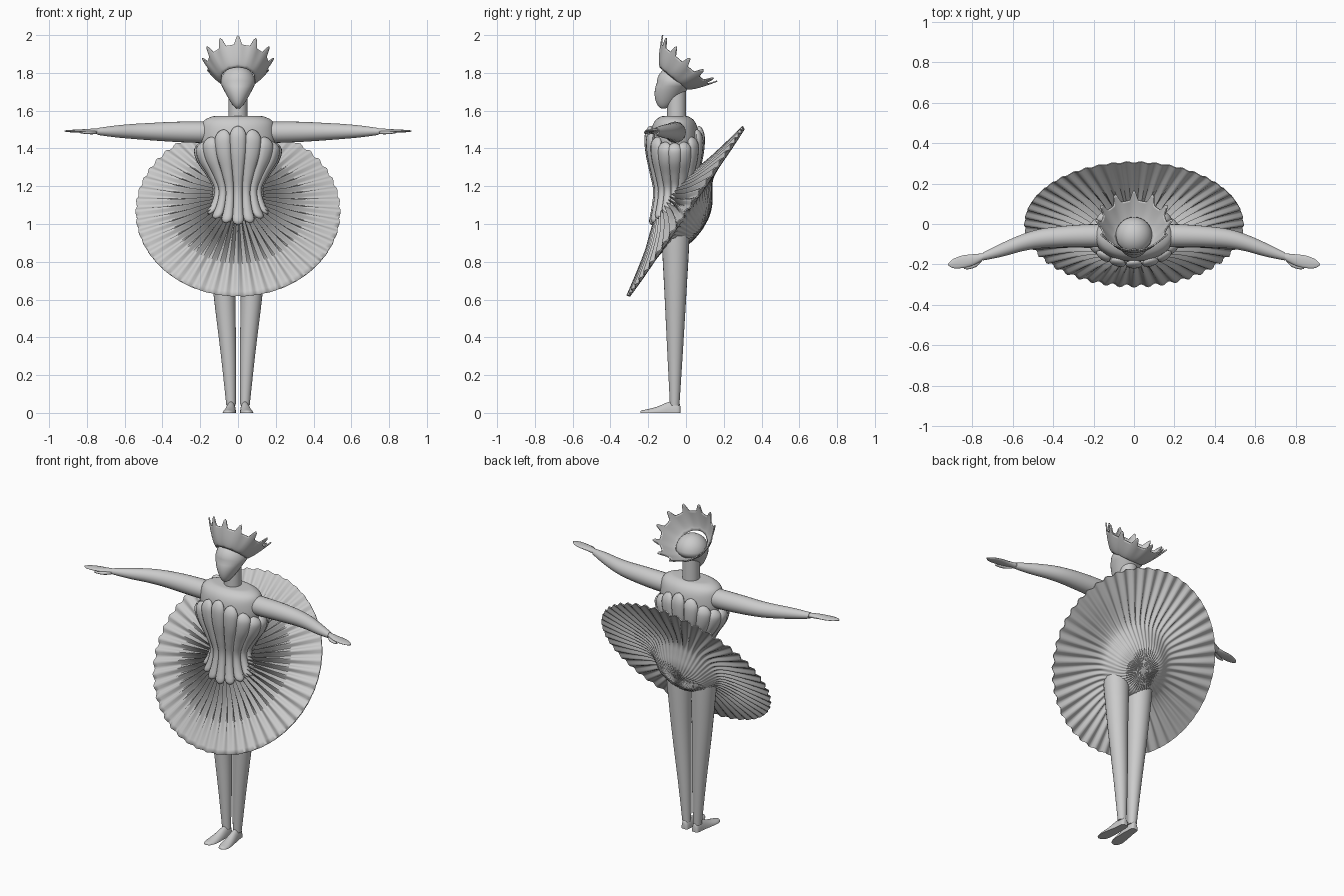
import bpy, bmesh
from math import sin, cos, pi, radians, sqrt
from mathutils import Vector, Matrix

if "Cube" in bpy.data.objects:
    bpy.data.objects.remove(bpy.data.objects["Cube"])

X, Y, Z = Vector((1, 0, 0)), Vector((0, 1, 0)), Vector((0, 0, 1))


def spline(rows, steps):
    """Catmull-Rom interpolation of rows of numbers."""
    rows = [rows[0]] + list(rows) + [rows[-1]]
    out = []
    for i in range(1, len(rows) - 2):
        a, b, c, d = rows[i - 1:i + 3]
        for k in range(steps):
            t = k / steps
            out.append([q + .5 * t * (r - p + t * (2 * p - 5 * q + 4 * r - s + t * (3 * (q - r) + s - p)))
                        for p, q, r, s in zip(a, b, c, d)])
    return out + [list(rows[-1])]


def ring(c, u, v, a, b, n=24):
    return [Vector(c) + u * (a * cos(2 * pi * k / n)) + v * (b * sin(2 * pi * k / n)) for k in range(n)]


def add_loft(bm, rings, cap=True):
    vs = [[bm.verts.new(p) for p in r] for r in rings]
    n = len(vs[0])
    for r0, r1 in zip(vs, vs[1:]):
        for k in range(n):
            bm.faces.new((r0[k], r0[(k + 1) % n], r1[(k + 1) % n], r1[k]))
    if cap:
        bm.faces.new(vs[0][::-1])
        bm.faces.new(vs[-1])


def finish(name, bm, mirror=False, angle=50):
    bmesh.ops.recalc_face_normals(bm, faces=bm.faces)
    me = bpy.data.meshes.new(name)
    bm.to_mesh(me)
    bm.free()
    ob = bpy.data.objects.new(name, me)
    bpy.context.collection.objects.link(ob)
    bpy.ops.object.select_all(action='DESELECT')
    ob.select_set(True)
    bpy.context.view_layer.objects.active = ob
    bpy.ops.object.shade_smooth_by_angle(angle=radians(angle))
    if mirror:
        ob.modifiers.new("mirror", 'MIRROR')
    return ob


def loft(name, rings, mirror=False, cap=True, angle=50):
    bm = bmesh.new()
    add_loft(bm, rings, cap)
    return finish(name, bm, mirror, angle)


# head: sphere drawn down and forward into a narrow chin
bm = bmesh.new()
bmesh.ops.create_uvsphere(bm, u_segments=32, v_segments=20, radius=1)
for v in bm.verts:
    k = max(0, -v.co.z)
    v.co = (v.co.x * .092 * (1 - .4 * k), -.06 + v.co.y * .095 * (1 - .15 * k) - .06 * k,
            1.745 + v.co.z * .093 * (1 + .45 * k))
finish("head", bm)

# neck
loft("neck", [ring((0, -.05, z), X, Y, .05, .05) for z in (1.53, 1.72)])

# crown: tilted flaring bowl with twelve rounded points
N, rings = 144, []
for i in range(13):
    s = i / 12
    r0 = []
    for k in range(N):
        a = 2 * pi * k / N
        tip = max(0, cos(12 * (a + pi / 2))) ** 1.5
        h = s * (.098 + .042 * tip)
        r = .09 + .098 * (h / .138) ** .75 + .003 * s * cos(12 * (a + pi / 2))
        r0.append(Vector((r * cos(a), r * sin(a), h)))
    rings.append(r0)
crown = loft("crown", rings, cap=False)
crown.matrix_world = Matrix.Translation((0, -.07, 1.77)) @ Matrix.Rotation(radians(-40), 4, 'X')
sol = crown.modifiers.new("thickness", 'SOLIDIFY')
sol.thickness = .007

# torso: shoulders, waist and hips
prof = spline([(1.572, .10, .05), (1.568, .14, .075), (1.545, .182, .105), (1.50, .196, .122),
               (1.42, .195, .125), (1.30, .155, .11), (1.17, .105, .088), (1.08, .125, .095), (1.02, .14, .09)], 4)
loft("torso", [ring((0, -.06, z), X, Y, a, b, 40) for z, a, b in prof])

# bodice: sixteen rounded petals wrapped round the torso
shape = spline([(0, .198, .128), (.12, .213, .14), (.28, .195, .134), (.48, .145, .112),
                (.66, .113, .094), (.85, .13, .105), (1, .168, .122)], 5)
bm = bmesh.new()
for j in range(16):
    a = -pi / 2 + 2 * pi * j / 16
    f = abs(sin(a))
    top = 1.43 + .09 * f ** 3
    low = 1.06 - .065 * f ** 2
    tangent = Vector((-sin(a) * .8, cos(a) * .55, 0)).normalized()
    normal = Vector((tangent.y, -tangent.x, 0))
    rings = []
    for t, rx, ry in shape:
        e = sqrt(max(.004, 1 - max(0, 1 - t / .1) ** 2)) * sqrt(max(.004, 1 - max(0, (t - .93) / .07) ** 2))
        w = rx * (.17 + .03 * f) * e
        c = (rx * cos(a), -.06 + ry * sin(a), top + (low - top) * t)
        rings.append(ring(c, tangent, normal, w, .018 * e + .002, 12))
    add_loft(bm, rings)
finish("bodice_petals", bm)

# skirt: tilted pleated disc over a rounded seat; rows are radius, height, pleat depth
PLEATS, SEG = 48, 288
upper = spline([(.06, .11, .004), (.12, .10, .016), (.19, .078, .018), (.28, .052, .014),
                (.40, .028, .010), (.54, .003, .007)], 4)
lower = spline([(.54, -.003, .007), (.42, -.004, .009), (.30, -.004, .009), (.23, -.016, .007),
                (.185, -.05, .004), (.14, -.09, .003), (.08, -.115, .002), (.01, -.125, 0)], 4)
rings = []
for r, h, d in upper + lower:
    ang = [2 * pi * k / SEG for k in range(SEG)]
    slide = -.03 * min(1, max(0, -h / .1))
    rings.append([Vector((r * cos(a), r * sin(a) + slide, h + d * cos(PLEATS * a)))
                  + Vector((cos(a), sin(a), 0)) * (.5 * d * cos(PLEATS * a)) for a in ang])
skirt = loft("skirt", rings, angle=70)
skirt.matrix_world = Matrix.Translation((0, 0, 1.065)) @ Matrix.Rotation(radians(55.6), 4, 'X')

# legs: plain tapering columns
leg = [(.088, -.055, .985, .055), (.087, -.055, .965, .07), (.085, -.055, .93, .074),
       (.072, -.056, .63, .058), (.05, -.058, .30, .04), (.037, -.06, .04, .025)]
loft("leg", [ring((x, y, z), X, Y, r, r) for x, y, z, r in spline(leg, 4)], mirror=True)

# feet: wedge shoes with flat soles; rows are x, y, half width, height
foot = spline([(.036, -.03, .012, .035), (.036, -.04, .022, .055), (.037, -.085, .026, .06),
               (.043, -.15, .032, .034), (.048, -.20, .033, .02), (.051, -.232, .022, .014),
               (.052, -.242, .006, .008)], 3)
rings = [ring((x, y, 0), X, Z, w, h, 24) for x, y, w, h in foot]
for r in rings:
    for p in r:
        p.z = max(p.z, 0)
        p.x = p.x
bm = bmesh.new()
add_loft(bm, rings)
bmesh.ops.remove_doubles(bm, verts=bm.verts, dist=.0002)
finish("foot", bm, mirror=True)

# arms: x, y, z, half depth, half height
arm = spline([(.15, -.058, 1.486, .056, .056), (.22, -.058, 1.486, .057, .056), (.34, -.062, 1.488, .053, .053),
              (.46, -.072, 1.489, .048, .046), (.55, -.092, 1.49, .042, .040), (.65, -.127, 1.49, .034, .031),
              (.745, -.16, 1.49, .02, .018)], 4)
loft("arm", [ring((x, y, z), Y, Z, a, b) for x, y, z, a, b in arm], mirror=True)

# hands: flat palm tapering to the fingertips, with a short thumb
palm = spline([(.735, -.157, .012, .014), (.755, -.165, .019, .014), (.80, -.178, .028, .011),
               (.85, -.187, .031, .008), (.895, -.196, .022, .006), (.918, -.20, .004, .003)], 4)
bm = bmesh.new()
add_loft(bm, [ring((x, y, 1.492), Y, Z, a, b, 16) for x, y, a, b in palm])
thumb = spline([(.75, -.175, .008, .008), (.78, -.20, .012, .009), (.82, -.215, .009, .006), (.84, -.219, .002, .002)], 3)
add_loft(bm, [ring((x, y, 1.484), Y, Z, a, b, 12) for x, y, a, b in thumb])
finish("hand", bm, mirror=True)
